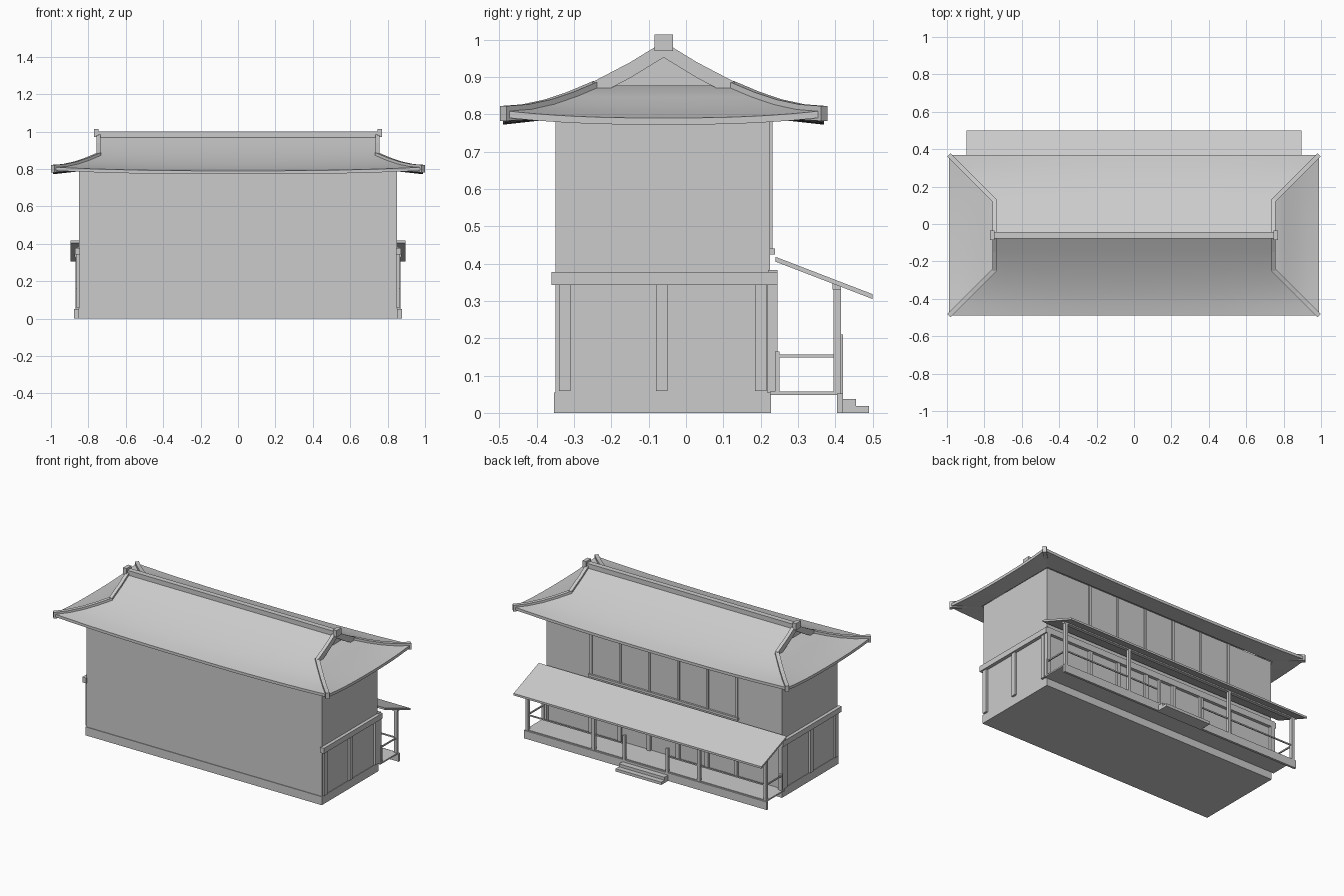
import bpy, bmesh, math
from mathutils import Vector

if "Cube" in bpy.data.objects:
    bpy.data.objects.remove(bpy.data.objects["Cube"])

CY = -0.06            # roof centre in y
HX, HY = 0.99, 0.43   # eave half sizes
BRK = 0.25            # distance from eave where hip turns into gable


def mesh_object(name, verts, faces):
    me = bpy.data.meshes.new(name)
    me.from_pydata(verts, [], faces)
    bm = bmesh.new()
    bm.from_mesh(me)
    bmesh.ops.remove_doubles(bm, verts=bm.verts, dist=1e-5)
    bmesh.ops.recalc_face_normals(bm, faces=bm.faces)
    bm.to_mesh(me)
    bm.free()
    ob = bpy.data.objects.new(name, me)
    bpy.context.collection.objects.link(ob)
    return ob


def box(name, x0, x1, y0, y1, z0, z1):
    v = [(x, y, z) for x in (x0, x1) for y in (y0, y1) for z in (z0, z1)]
    f = [(0, 1, 3, 2), (4, 6, 7, 5), (0, 4, 5, 1), (2, 3, 7, 6), (0, 2, 6, 4), (1, 5, 7, 3)]
    return mesh_object(name, v, f)


def box_pair(name, x0, x1, *rest):
    box(name + "_right", x0, x1, *rest)
    box(name + "_left", -x1, -x0, *rest)


def bar(name, pts, w, up, down):
    """Rectangular bar following a polyline, width measured horizontally."""
    v, f = [], []
    d = Vector(pts[-1]) - Vector(pts[0])
    side = Vector((-d.y, d.x, 0)).normalized() * w / 2
    for p in map(Vector, pts):
        for s, dz in ((-1, -down), (1, -down), (1, up), (-1, up)):
            v.append(p + side * s + Vector((0, 0, dz)))
    for i in range(len(pts) - 1):
        for k in range(4):
            a, b = i * 4 + k, i * 4 + (k + 1) % 4
            f.append((a, b, b + 4, a + 4))
    n = len(v)
    f += [(0, 1, 2, 3), (n - 4, n - 3, n - 2, n - 1)]
    return mesh_object(name, v, f)


PROFILE = [(0, .79), (.06, .803), (.12, .822), (.18, .846), (.25, .877), (.34, .925), (.43, .98)]


def height(d):
    for (a, za), (b, zb) in zip(PROFILE, PROFILE[1:]):
        if d <= b + 1e-6:
            return za + (zb - za) * (d - a) / (b - a)
    return PROFILE[-1][1]


def lift(d, t):
    return 0.02 * abs(t) ** 2.5 * max(0, 1 - d / BRK) ** 2


def slope(name, long_side, sign):
    # rows: soffit at wall, eave underside, then the concave upper surface
    rows = [(.135, .787, 0), (0, .772, 1)]
    if long_side:
        rows += [(d, z, 1) for d, z in PROFILE]
    else:
        rows += [(d, z, 1) for d, z in PROFILE if d <= BRK] + [(.31, .877, 0)]
    n, v, f = 20, [], []
    for d, z, k in rows:
        half = (HX if long_side else HY) - min(d, BRK)
        for i in range(n + 1):
            t = 2 * i / n - 1
            zz = z + k * lift(d, t)
            if long_side:
                v.append((t * half, CY + sign * (HY - d), zz))
            else:
                v.append((sign * (HX - d), CY + t * half, zz))
    for r in range(len(rows) - 1):
        for i in range(n):
            a = r * (n + 1) + i
            f.append((a, a + 1, a + n + 2, a + n + 1))
    ob = mesh_object(name, v, f)
    bpy.context.view_layer.objects.active = ob
    ob.select_set(True)
    bpy.ops.object.shade_smooth_by_angle(angle=math.radians(30))
    ob.select_set(False)


# main roof
for s, a, b in ((-1, "front", "left"), (1, "back", "right")):
    slope("roof_slope_" + a, True, s)
    slope("roof_slope_" + b, False, s)

# hip ridges, gable ridges and gable walls
for sx in (-1, 1):
    for sy in (-1, 1):
        hip = [(sx * (HX - d), CY + sy * (HY - d), height(d) + lift(d, 1))
               for d in (0, .06, .12, .18, .25)]
        bar("hip_ridge", hip, .024, .012, .028)
        gable = [(sx * .745, CY + sy * (HY - d), height(d)) for d in (.24, .34, .43)]
        bar("gable_ridge", gable, .022, .014, .028)
    tri = [(sx * .70, CY + y, z) for y, z in ((-.18, .875), (.18, .875), (.09, .924), (0, .978), (-.09, .924))]
    mesh_object("gable_wall", tri, [(0, 1, 2, 3, 4)])
box("main_ridge", -.755, .755, CY - .017, CY + .017, .965, 1.0)
box_pair("ridge_end", .745, .77, CY - .025, CY + .025, .97, 1.014)

# body
box("body", -.85, .85, -.35, .225, .04, .79)
box("plinth", -.853, .853, -.354, .228, 0, .055)
box_pair("side_beam", .845, .872, -.36, .245, .343, .378)
for y in (-.325, -.065, .2):
    box_pair("side_column", .845, .863, y - .015, y + .015, .058, .345)

# back wall timberwork
box("back_beam", -.86, .86, .22, .245, .343, .383)
box("upper_sill", -.54, .54, .22, .238, .424, .44)
for x in (.105, .315, .525):
    box_pair("upper_mullion", x - .008, x + .008, .22, .232, .43, .787)
    box_pair("lower_column", x - .012, x + .012, .22, .24, .055, .345)
box_pair("back_corner_column", .835, .863, .217, .245, .055, .345)

# porch
box("porch_floor", -.87, .87, .225, .41, .048, .057)
box("porch_front_beam", -.877, .877, .405, .42, 0, .052)
box("porch_girder", -.875, .875, .393, .415, .33, .35)
for x in (.38, .86):
    box_pair("porch_post", x - .01, x + .01, .395, .415, .05, .34)
box_pair("newel_post", .147, .163, .402, .42, .05, .21)
box_pair("rail_wall_post", .85, .868, .238, .25, .05, .165)
box_pair("front_rail", .155, .86, .402, .409, .148, .156)
box_pair("side_rail", .856, .864, .24, .4, .148, .156)
bar("porch_roof", [(0, .24, .412), (0, .5, .312)], 1.79, .006, .007)

# steps
box("upper_step", -.165, .165, .415, .456, 0, .037)
box("lower_step", -.165, .165, .415, .49, 0, .018)
